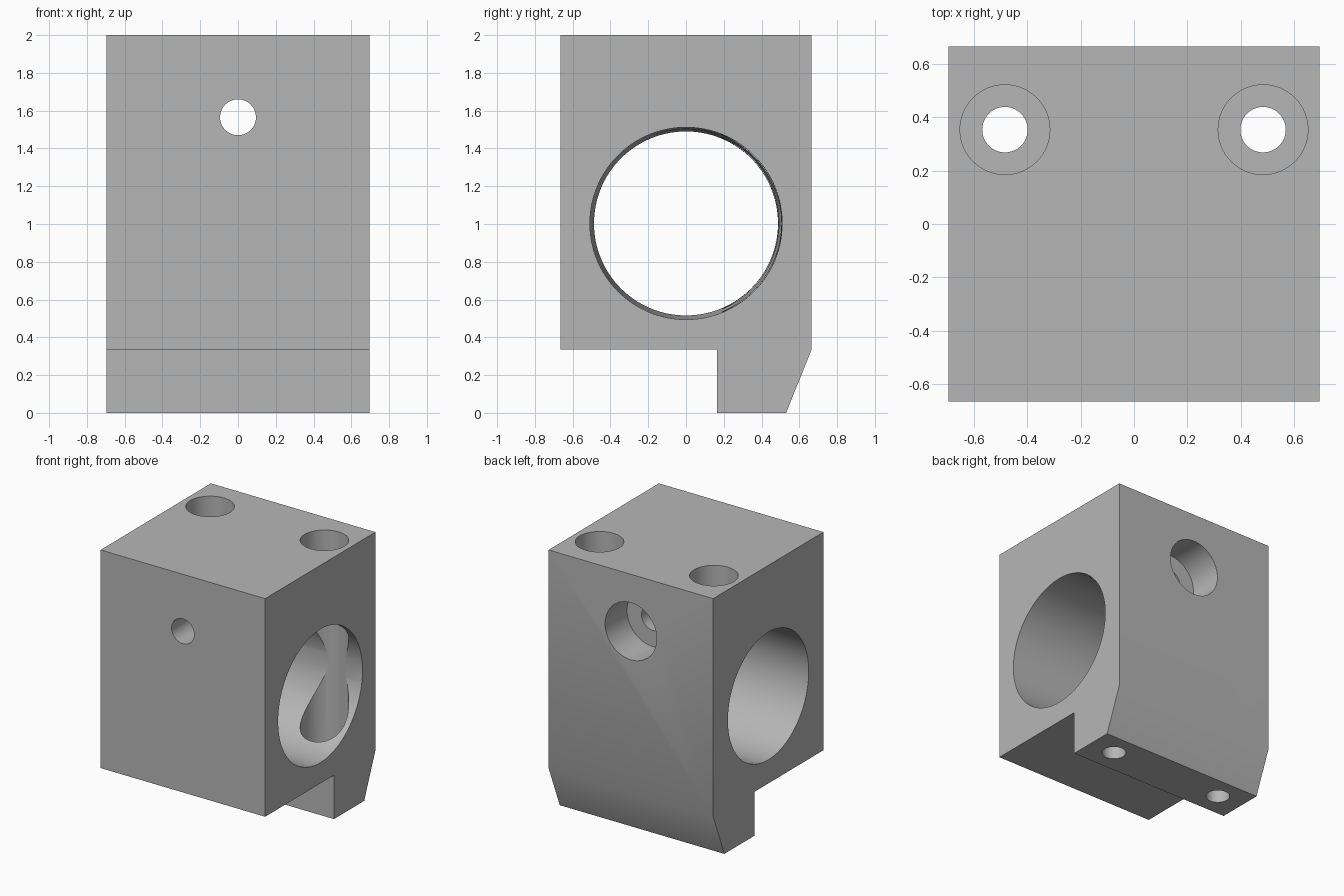
import bpy, math

cube = bpy.data.objects.get("Cube")
if cube:
    bpy.data.objects.remove(cube, do_unlink=True)

gray = bpy.data.materials.new("machined_gray")
gray.use_nodes = True
color = (0.47, 0.47, 0.47, 1)
gray.diffuse_color = color
gray.node_tree.nodes["Principled BSDF"].inputs["Base Color"].default_value = color

# Clamp block: side profile with a foot and chamfer, extruded along x
W = 0.695
profile = [(-0.665, 0.335), (0.165, 0.335), (0.165, 0), (0.53, 0),
           (0.665, 0.335), (0.665, 2), (-0.665, 2)]
n = len(profile)
verts = [(x, y, z) for x in (-W, W) for y, z in profile]
faces = [list(range(n))[::-1], list(range(n, 2 * n))]
faces += [(i, (i + 1) % n, (i + 1) % n + n, i + n) for i in range(n)]
mesh = bpy.data.meshes.new("clamp_block")
mesh.from_pydata(verts, [], faces)
mesh.materials.append(gray)
block = bpy.data.objects.new("clamp_block", mesh)
bpy.context.collection.objects.link(block)


def drill(name, center, depth, r1, r2=None, rot=(0, 0, 0), sides=64):
    """Cut a straight or tapered round hole; r1 is at the local -z end."""
    bpy.ops.mesh.primitive_cone_add(vertices=sides, radius1=r1, radius2=r2 or r1,
                                    depth=depth, location=center, rotation=rot)
    cutter = bpy.context.object
    cutter.name = name
    cutter.hide_render = True
    cutter.data.materials.append(gray)
    bpy.ops.object.select_all(action='DESELECT')
    block.select_set(True)
    bpy.context.view_layer.objects.active = block
    mod = block.modifiers.new(name, 'BOOLEAN')
    mod.operation = 'DIFFERENCE'
    mod.solver = 'EXACT'
    mod.object = cutter
    bpy.ops.object.modifier_apply(modifier=name)
    bpy.data.objects.remove(cutter, do_unlink=True)


ALONG_X = (0, math.pi / 2, 0)
ALONG_Y = (math.pi / 2, 0, 0)

# Large tapered bore, wider on the +x side
drill("main_bore", (0, 0, 1.003), 2 * W + 0.02, 0.487, 0.509, ALONG_X, 128)

# Two vertical bolt holes with deep counterbores
for side in (-1, 1):
    x = side * 0.483
    drill("bolt_hole", (x, 0.353, 1), 2.4, 0.085)
    drill("bolt_counterbore", (x, 0.353, 1.335), 2, 0.168)

# Cross hole from front to back, counterbored at the back
drill("cross_hole", (0, 0, 1.565), 1.6, 0.095, rot=ALONG_Y)
drill("cross_counterbore", (0, 0.6, 1.565), 0.4, 0.218, rot=ALONG_Y)

block.select_set(True)
bpy.context.view_layer.objects.active = block
bpy.ops.object.shade_smooth_by_angle(angle=math.radians(30))
